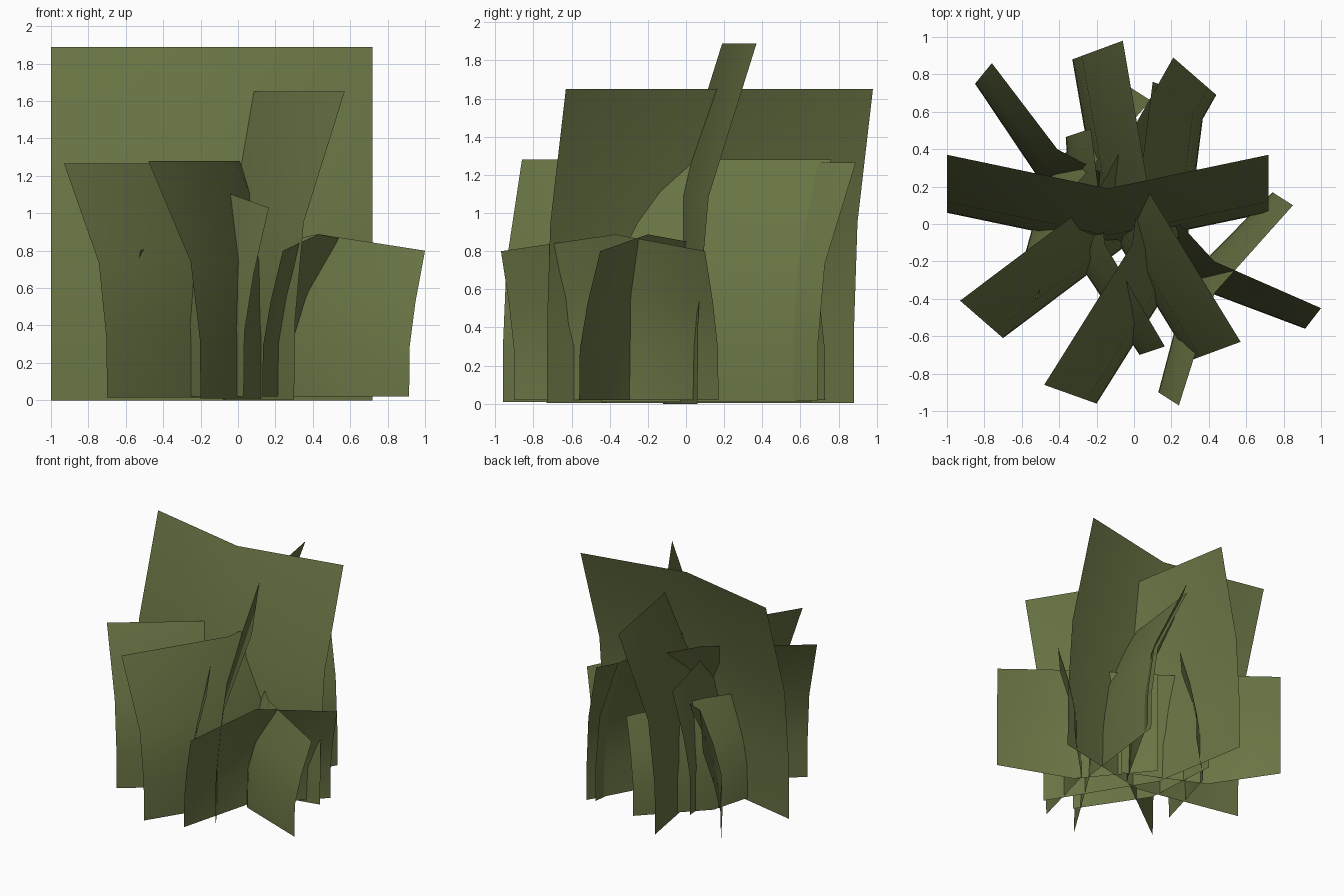
import bpy

if "Cube" in bpy.data.objects:
    bpy.data.objects.remove(bpy.data.objects["Cube"])

# single olive leaf colour
mat = bpy.data.materials.new("olive_green")
mat.diffuse_color = (0.14, 0.175, 0.058, 1)
mat.use_nodes = True
mat.node_tree.nodes["Principled BSDF"].inputs["Base Color"].default_value = mat.diffuse_color


def sheet(name, end_a, fold, end_b, lean, height, fold_height, base, levels, fold_lean=1.0):
    """Upright sheet folded along its middle, curling over by 'lean' at the top.
    end_a, fold, end_b are the plan positions of the top edge."""
    cols = [(end_a, height, 1.0), (fold, fold_height, fold_lean), (end_b, height, 1.0)]
    verts, faces = [], []
    for up, out in levels:
        for (x, y), h, k in cols:
            verts.append((x - lean[0] * k * (1 - out),
                          y - lean[1] * k * (1 - out),
                          base + (h - base) * up))
    for r in range(len(levels) - 1):
        for c in range(2):
            i = r * 3 + c
            faces.append((i, i + 1, i + 4, i + 3))
    me = bpy.data.meshes.new(name)
    me.from_pydata(verts, [], faces)
    me.materials.append(mat)
    me.polygons.foreach_set("use_smooth", [True] * len(faces))
    ob = bpy.data.objects.new(name, me)
    bpy.context.collection.objects.link(ob)


# (height fraction, lean fraction) up the sheet
TALL = [(0, 0), (0.25, 0.015), (0.575, 0.19), (1, 1)]
SHORT = [(0, 0), (0.34, 0.03), (0.65, 0.40), (1, 1)]

# tall blades: end, fold, end, lean, height, base
tall = [
    ((-1.0, 0.37), (-0.14, 0.19), (0.72, 0.37), (0, 0.31), 1.89, 0.0),
    ((-0.06, 0.98), (0.08, 0.17), (0.57, -0.63), (0.27, 0.10), 1.65, 0.005),
    ((-0.48, -0.86), (-0.01, -0.11), (0.10, 0.76), (-0.28, 0.10), 1.28, 0.01),
    ((-0.93, -0.41), (-0.225, 0.12), (0.21, 0.89), (-0.23, 0.20), 1.265, 0.015),
]
for n, (a, f, b, lean, h, z) in enumerate(tall):
    sheet(f"tall_blade_{n + 1}", a, f, b, lean, h, h, z, TALL)

# short blades with a raised fold
short = [
    ((0.24, -0.97), (0.43, -0.37), (0.85, 0.10), (0.11, -0.07), 0.80),
    ((1.0, -0.45), (0.43, -0.20), (-0.01, 0.28), (0.085, 0.11), 0.80),
    ((-0.76, 0.86), (-0.41, 0.40), (0.195, 0.08), (0.09, 0.11), 0.80),
    ((0.09, 0.66), (-0.32, 0.20), (-0.52, -0.40), (0.11, -0.07), 0.80),
    ((0.165, -0.655), (-0.155, -0.11), (-0.23, 0.51), (0.135, 0.045), 1.03),
]
for n, (a, f, b, lean, h) in enumerate(short):
    sheet(f"short_blade_{n + 1}", a, f, b, lean, h, h * 1.11, 0.02, SHORT, 1.25)
